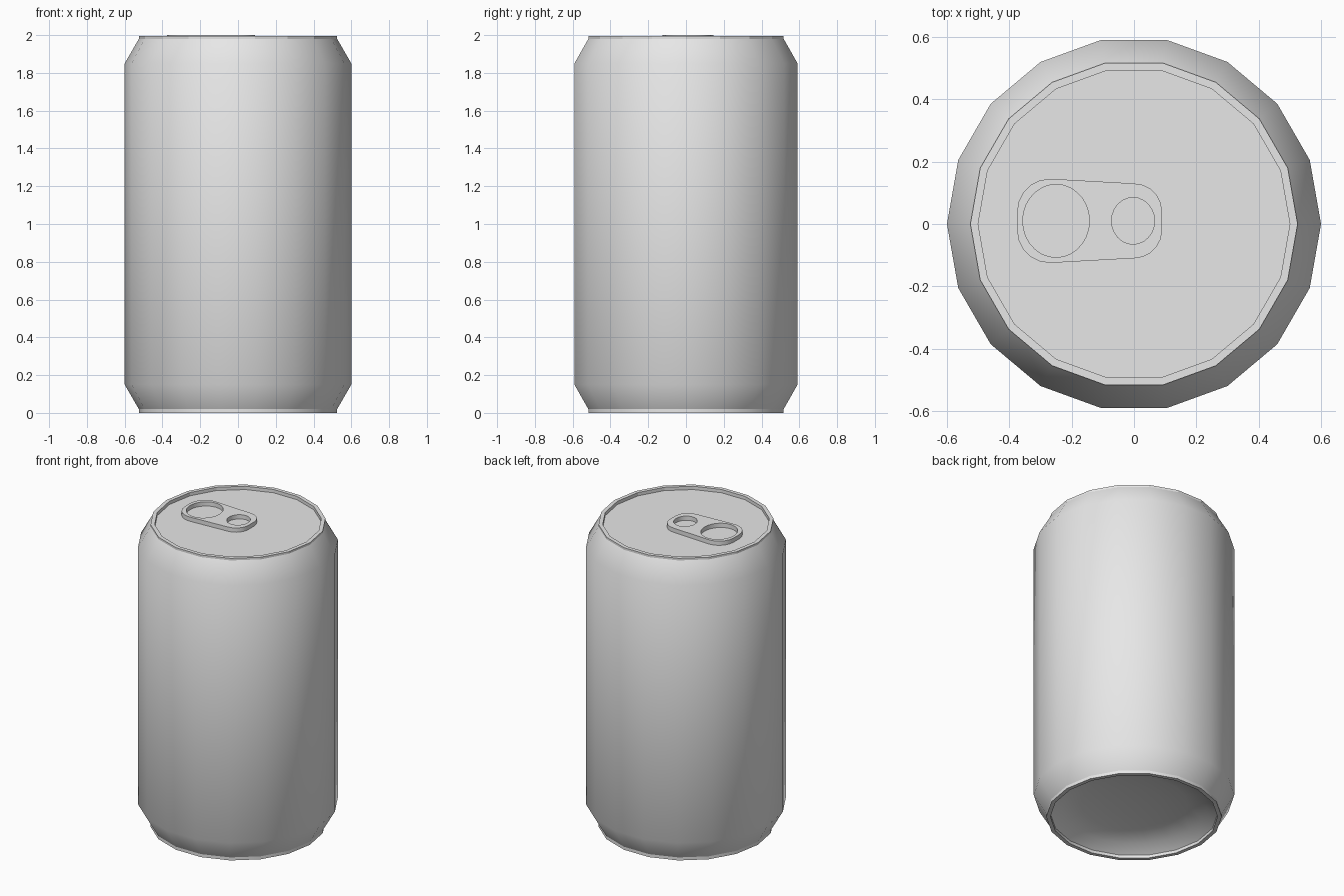
import bpy
import bmesh
from math import cos, sin, pi, radians

SIDES = 18

if "Cube" in bpy.data.objects:
    bpy.data.objects.remove(bpy.data.objects["Cube"], do_unlink=True)

metal = bpy.data.materials.new("light_grey_metal")
metal.use_nodes = True
grey = (0.8, 0.8, 0.8, 1.0)
metal.diffuse_color = grey
metal.node_tree.nodes["Principled BSDF"].inputs["Base Color"].default_value = grey


def activate(obj):
    bpy.ops.object.select_all(action="DESELECT")
    obj.select_set(True)
    bpy.context.view_layer.objects.active = obj


def lathe(name, profile, smooth_angle):
    """Revolve (radius, height) points; a radius of 0 becomes a centre point."""
    bm = bmesh.new()
    rings = []
    for r, z in profile:
        if r == 0:
            rings.append([bm.verts.new((0, 0, z))] * SIDES)
        else:
            angles = [2 * pi * j / SIDES for j in range(SIDES)]
            rings.append([bm.verts.new((r * cos(a), r * sin(a), z)) for a in angles])
    for low, high in zip(rings, rings[1:]):
        for j in range(SIDES):
            k = (j + 1) % SIDES
            corners = [low[j], low[k], high[k], high[j]]
            bm.faces.new(list(dict.fromkeys(corners)))
    mesh = bpy.data.meshes.new(name)
    bm.to_mesh(mesh)
    bm.free()
    mesh.materials.append(metal)
    obj = bpy.data.objects.new(name, mesh)
    bpy.context.collection.objects.link(obj)
    activate(obj)
    bpy.ops.object.shade_smooth_by_angle(angle=radians(smooth_angle))
    return obj


def arc(cx, cy, rx, ry, start, end, steps):
    """Points along an elliptical arc, angles in degrees."""
    angles = [radians(start + (end - start) * i / steps) for i in range(steps + 1)]
    return [(cx + rx * cos(a), cy + ry * sin(a)) for a in angles]


# Wall with tapered shoulders
lathe("can_wall", [(0.525, 0.02), (0.6, 0.15), (0.6, 1.85), (0.525, 1.98)], 35)

# Top rim and recessed lid
lathe("lid", [(0.525, 1.98), (0.525, 1.994), (0.5, 1.994), (0.5, 1.972), (0, 1.972)], 15)

# Bottom rim and inward dome
dome = [(0.5 * sin(a), 0.02 + 0.09 * cos(a)) for a in [radians(d) for d in (0, 20, 40, 60, 90)]]
dome[0] = (0, 0.11)
lathe("base", dome + [(0.5, 0), (0.525, 0), (0.525, 0.02)], 35)

# Pull tab: tapered rounded plate with two holes
MID = 0.01
outline = (arc(0, MID + 0.03, 0.09, 0.09, 0, 90, 5)
           + arc(-0.27, MID + 0.03, 0.105, 0.105, 90, 180, 5)
           + arc(-0.27, MID - 0.03, 0.105, 0.105, 180, 270, 5)
           + arc(0, MID - 0.03, 0.09, 0.09, 270, 360, 5))
finger_hole = arc(-0.25, MID, 0.107, 0.117, 0, 360, 28)[:-1]
rivet_hole = arc(-0.003, MID, 0.069, 0.075, 0, 360, 24)[:-1]

curve = bpy.data.curves.new("pull_tab", "CURVE")
curve.dimensions = "2D"
curve.fill_mode = "BOTH"
curve.extrude = 0.014
for points in (outline, finger_hole, rivet_hole):
    spline = curve.splines.new("POLY")
    spline.points.add(len(points) - 1)
    for p, (x, y) in zip(spline.points, points):
        p.co = (x, y, 0, 1)
    spline.use_cyclic_u = True
curve.materials.append(metal)
tab = bpy.data.objects.new("pull_tab", curve)
tab.location.z = 1.986
bpy.context.collection.objects.link(tab)
activate(tab)
bpy.ops.object.convert(target="MESH")
tab = bpy.context.view_layer.objects.active
bm = bmesh.new()
bm.from_mesh(tab.data)
bmesh.ops.remove_doubles(bm, verts=bm.verts, dist=0.0005)
bmesh.ops.recalc_face_normals(bm, faces=bm.faces)
bm.to_mesh(tab.data)
bm.free()
bpy.ops.object.shade_smooth_by_angle(angle=radians(35))
